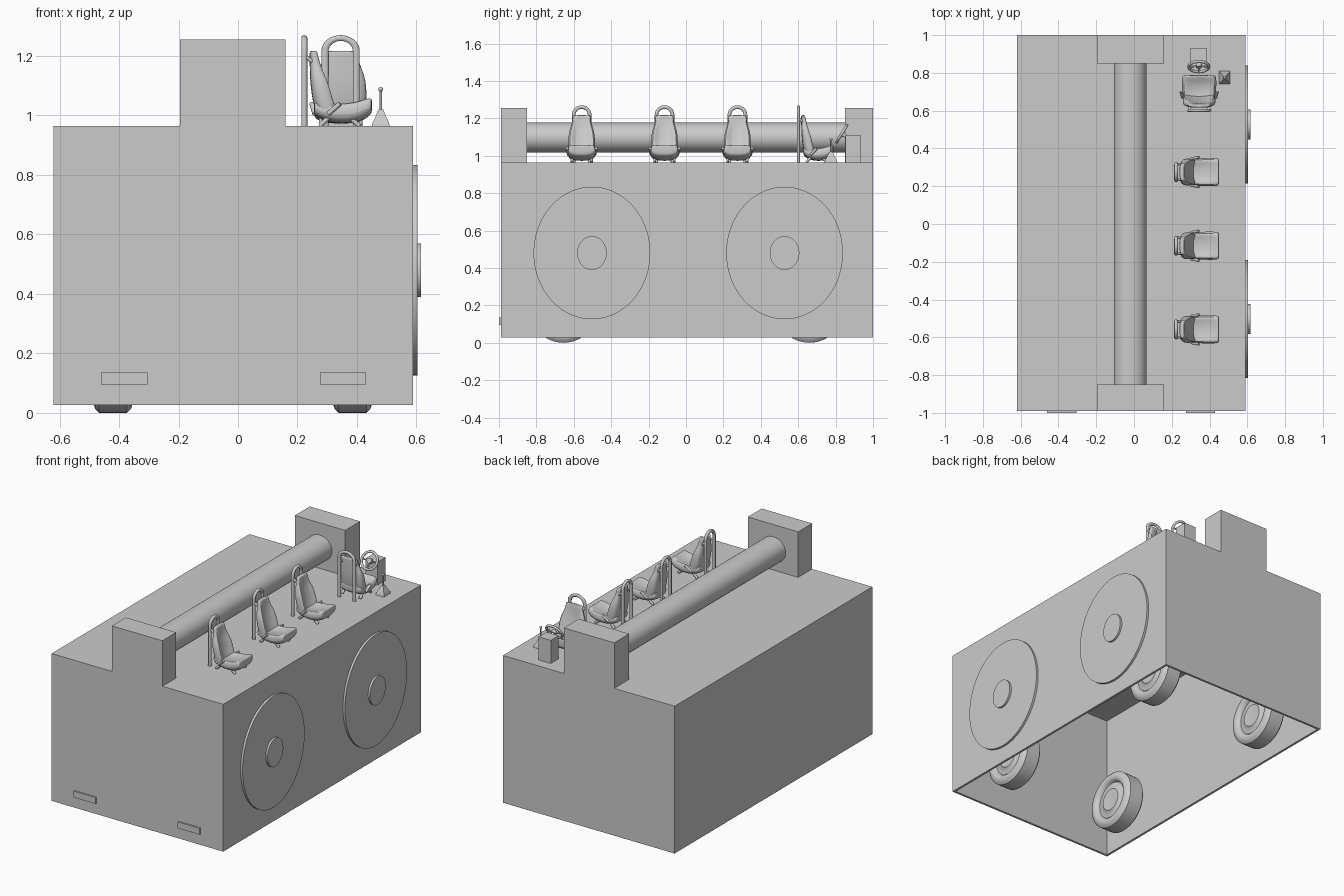
import bpy, bmesh, math
from math import sin, cos, pi
from mathutils import Vector, Matrix

if "Cube" in bpy.data.objects:
    bpy.data.objects.remove(bpy.data.objects["Cube"])

FLOOR = 0.965


def finish(name, bm, smooth=None, mat=None, subsurf=0):
    bmesh.ops.recalc_face_normals(bm, faces=bm.faces)
    me = bpy.data.meshes.new(name)
    bm.to_mesh(me)
    bm.free()
    ob = bpy.data.objects.new(name, me)
    bpy.context.collection.objects.link(ob)
    if subsurf:
        m = ob.modifiers.new("subsurf", 'SUBSURF')
        m.levels = m.render_levels = subsurf
    if mat is not None:
        ob.matrix_world = mat
    if smooth:
        bpy.ops.object.select_all(action='DESELECT')
        bpy.context.view_layer.objects.active = ob
        ob.select_set(True)
        bpy.ops.object.shade_smooth_by_angle(angle=math.radians(smooth))
    return ob


def box(name, lo, hi, mat=None):
    lo, hi = Vector(lo), Vector(hi)
    bm = bmesh.new()
    bmesh.ops.create_cube(bm, size=1, matrix=Matrix.Translation((lo + hi) / 2) @ Matrix.Diagonal((*(hi - lo), 1)))
    return finish(name, bm, mat=mat)


def loft(name, rings, smooth=40, closed=False, **kw):
    bm = bmesh.new()
    vs = [[bm.verts.new(p) for p in r] for r in rings]
    n = len(vs[0])
    for i in range(len(vs) if closed else len(vs) - 1):
        a, b = vs[i], vs[(i + 1) % len(vs)]
        for j in range(n):
            bm.faces.new((a[j], a[(j + 1) % n], b[(j + 1) % n], b[j]))
    if not closed:
        bm.faces.new(vs[0])
        bm.faces.new(vs[-1])
    return finish(name, bm, smooth, **kw)


def x_lathe(name, profile, centre, seg=48, ry=1, rz=1):
    """Turn (x, radius) points about the x axis."""
    c = Vector(centre)
    return loft(name, [[c + Vector((x, r * ry * cos(2 * pi * k / seg), r * rz * sin(2 * pi * k / seg)))
                        for k in range(seg)] for x, r in profile])


def tube(name, pts, r, mat=None, seg=10):
    """Round bar along a path."""
    pts = [Vector(p) for p in pts]
    rings, side = [], None
    for i, p in enumerate(pts):
        t = (pts[min(i + 1, len(pts) - 1)] - pts[max(i - 1, 0)]).normalized()
        side = t.orthogonal() if side is None else side - t * side.dot(t)
        side.normalize()
        up = t.cross(side)
        rings.append([p + r * (cos(2 * pi * k / seg) * side + sin(2 * pi * k / seg) * up) for k in range(seg)])
    return loft(name, rings, mat=mat)


# Hollow body with two end pillars raised from the deck
xs, ys = (-0.62, -0.195, 0.16, 0.589), (-0.99, -0.85, 0.85, 1.0)
bm = bmesh.new()
g = [[bm.verts.new((x, y, FLOOR)) for y in ys] for x in xs]
cells = {(i, j): bm.faces.new((g[i][j], g[i + 1][j], g[i + 1][j + 1], g[i][j + 1]))
         for i in range(3) for j in range(3)}
rim = [e for e in bm.edges if e.is_boundary]
res = bmesh.ops.extrude_edge_only(bm, edges=rim)
for v in res["geom"]:
    if isinstance(v, bmesh.types.BMVert):
        v.co.z = 0.027
res = bmesh.ops.extrude_discrete_faces(bm, faces=[cells[1, 0], cells[1, 2]])
for f in res["faces"]:
    for v in f.verts:
        v.co.z = 1.255
bmesh.ops.remove_doubles(bm, verts=bm.verts, dist=1e-5)
bmesh.ops.recalc_face_normals(bm, faces=bm.faces)
bmesh.ops.dissolve_limit(bm, angle_limit=0.02, verts=bm.verts, edges=bm.edges)
body = finish("body", bm)
sol = body.modifiers.new("wall", 'SOLIDIFY')
sol.thickness, sol.offset = 0.02, -1

# Long roller between the pillars
seg = 64
loft("roller", [[(-0.02 + 0.087 * cos(2 * pi * k / seg), y, 1.097 + 0.08 * sin(2 * pi * k / seg))
                 for k in range(seg)] for y in (-0.855, 0.855)])

# Round side discs with hubs
for y in (-0.503, 0.527):
    x_lathe("side_disc", [(0.58, 1), (0.603, 1)], (0, y, 0.48), 72, 0.312, 0.354)
    x_lathe("side_hub", [(0.59, 1), (0.616, 1)], (0, y, 0.48), 48, 0.079, 0.09)

# Front plates
for x in (-0.46, 0.275):
    box("front_plate", (x, -1.0, 0.096), (x + 0.155, -0.985, 0.136))

# Wheels with rounded tyres, recessed rims and hub caps
half = [(0.05, 0.03), (0.054, 0.07), (0.046, 0.078), (0.042, 0.115), (0.054, 0.12),
        (0.065, 0.132), (0.066, 0.15), (0.06, 0.166), (0.047, 0.18)]
profile = half + [(-x, r) for x, r in reversed(half)]
for x in (-0.42, 0.385):
    for y in (-0.655, 0.66):
        x_lathe("wheel", profile, (x, y, 0.18), 48)


# Seats: local x is forward, z is height above the deck
def section(b, f, w, bol):
    m = (b + f) / 2
    return [(b, -w * .75), (m, -w), (f + bol, -w * .88), (f, -w * .5),
            (f, w * .5), (f + bol, w * .88), (m, w), (b, w * .75)]


def seat(origin, turn, sx, sy):
    mat = Matrix.Translation(origin) @ Matrix.Rotation(turn, 4, 'Z') @ Matrix.Diagonal((sx, sy, 1, 1))
    back = [(0.035, .06, .11, .066, .01), (0.05, .045, .108, .073, .02), (0.10, .034, .085, .076, .03),
            (0.15, .029, .07, .074, .032), (0.185, .028, .06, .064, .02), (0.22, .027, .056, .052, .008),
            (0.247, .027, .053, .05, .003), (0.252, .03, .05, .046, 0)]
    loft("seat_back", [[(u, v, z) for u, v in section(b, f, w, bol)] for z, b, f, w, bol in back],
         mat=mat, subsurf=2)
    cushion = [(.042, .04, .075, .06, 0), (.05, .028, .08, .068, .005), (.10, .006, .062, .076, .02),
               (.17, .006, .066, .079, .02), (.21, .018, .083, .079, .012), (.232, .035, .092, .076, .006),
               (.238, .045, .088, .07, 0)]
    loft("seat_cushion", [[(u, v, z) for z, v in section(b, t, w, bol)] for u, b, t, w, bol in cushion],
         mat=mat, subsurf=2)
    # hoop behind the seat
    arch = [(.01, .043 * cos(pi * k / 16), .252 + .043 * sin(pi * k / 16)) for k in range(17)]
    tube("seat_hoop", [(.01, .043, 0)] + arch + [(.01, -.043, 0)], .01, mat)
    for s in (-1, 1):
        tube("seat_brace", [(.01, s * .043, .235), (.04, s * .04, .215)], .007, mat)
        tube("seat_rear_leg", [(.115, s * .052, .05), (.062, s * .052, 0)], .008, mat)
        tube("seat_front_leg", [(.16, s * .052, .03), (.195, s * .052, 0)], .008, mat)
        tube("seat_buckle", [(.09, s * .07, .04), (.13, s * .078, .075)], .008, mat)


for y in (0.275, -0.115, -0.558):
    seat((0.213, y, FLOOR), 0, 1, 1)
seat((0.345, 0.593, FLOOR), pi / 2, 0.82, 1.22)

# Driver console and steering wheel
box("console", (0.30, 0.852, FLOOR - 0.005), (0.386, 0.932, 1.112))
smat = Matrix.Translation((0.343, 0.833, 1.118)) @ Matrix.Rotation(math.radians(59), 4, 'X')
n, m = 40, 10
loft("steering_wheel", [[((.053 + .008 * cos(2 * pi * j / m)) * cos(2 * pi * i / n),
                          (.053 + .008 * cos(2 * pi * j / m)) * sin(2 * pi * i / n),
                          .008 * sin(2 * pi * j / m)) for j in range(m)] for i in range(n)],
     closed=True, mat=smat)
tube("steering_column", [(0, 0, 0), (0, 0, -0.06)], .01, smat)
tube("steering_hub", [(0, 0, -.014), (0, 0, .004)], .016, smat, 20)
for a in (0, pi, -pi / 2):
    tube("steering_spoke", [(0, 0, -.004), (.053 * cos(a), .053 * sin(a), 0)], .005, smat)

# Gear lever with tapered boot and knob
cx, cy = 0.48, 0.775
loft("lever_boot", [[(cx + sx * w, cy + sy * w * 1.15, z) for sx, sy in ((-1, -1), (1, -1), (1, 1), (-1, 1))]
                    for w, z in ((.03, FLOOR - .003), (.028, .975), (.018, .995), (.008, 1.02))], 30)
tube("lever_stick", [(cx, cy, 1.01), (cx, cy, 1.085)], .004)
bm = bmesh.new()
bmesh.ops.create_uvsphere(bm, u_segments=16, v_segments=10, radius=.008, matrix=Matrix.Translation((cx, cy, 1.088)))
finish("lever_knob", bm, 40)
